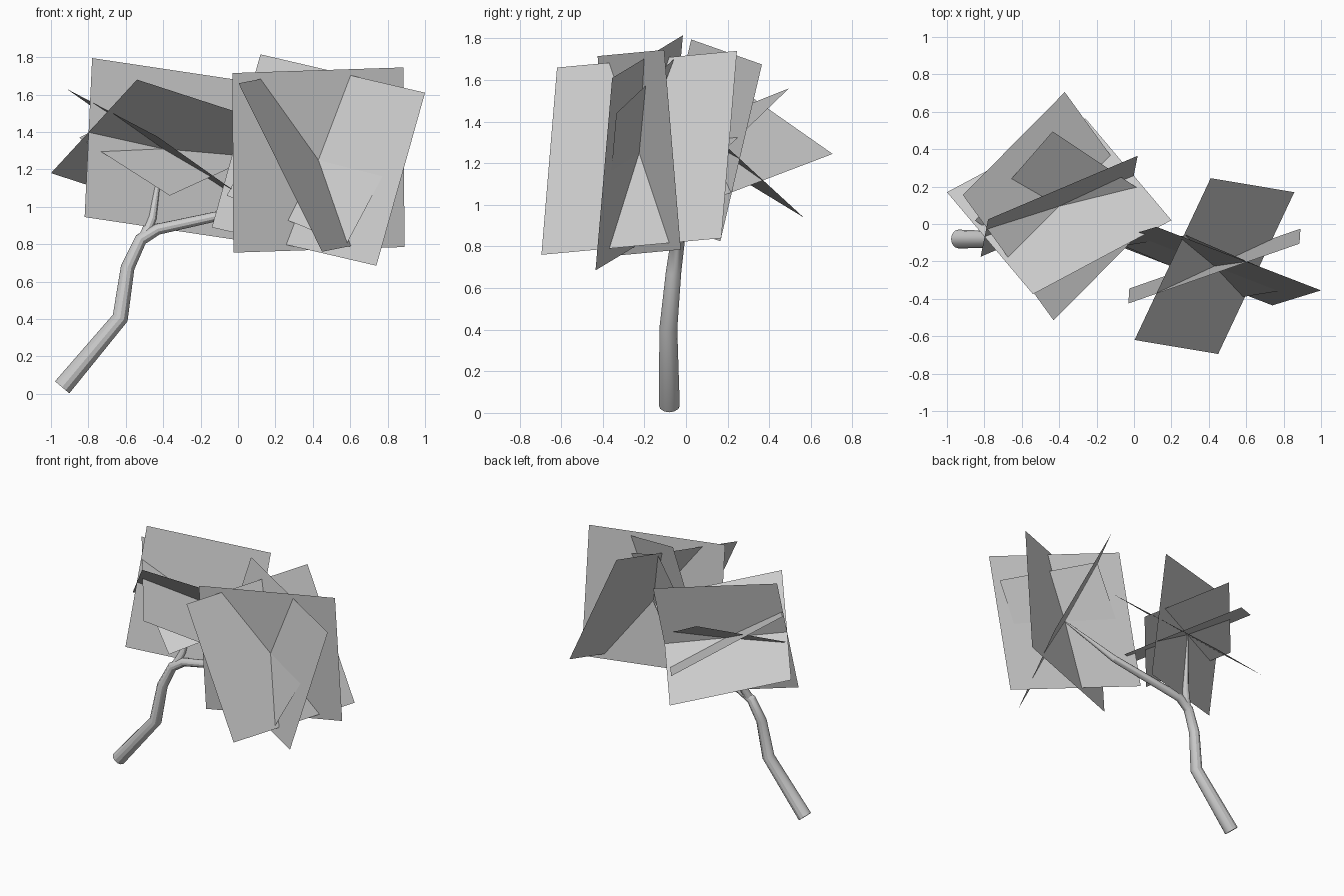
import bpy
from mathutils import Vector

cube = bpy.data.objects.get("Cube")
if cube:
    bpy.data.objects.remove(cube, do_unlink=True)


def make_material(name, grey):
    mat = bpy.data.materials.new(name)
    mat.use_nodes = True
    colour = (grey, grey, grey, 1)
    mat.diffuse_color = colour
    mat.node_tree.nodes["Principled BSDF"].inputs["Base Color"].default_value = colour
    return mat


plain_grey = make_material("plain grey", 0.6)


def tapered_tube(name, points):
    """Round limb through (x, y, z, radius) points."""
    curve = bpy.data.curves.new(name, "CURVE")
    curve.dimensions = "3D"
    curve.bevel_depth = 1
    curve.bevel_resolution = 4
    curve.use_fill_caps = True
    spline = curve.splines.new("POLY")
    spline.points.add(len(points) - 1)
    for point, (x, y, z, radius) in zip(spline.points, points):
        point.co = (x, y, z, 1)
        point.radius = radius
    curve.materials.append(plain_grey)
    obj = bpy.data.objects.new(name, curve)
    bpy.context.collection.objects.link(obj)
    bpy.ops.object.select_all(action="DESELECT")
    obj.select_set(True)
    bpy.context.view_layer.objects.active = obj
    bpy.ops.object.convert(target="MESH")
    bpy.ops.object.shade_smooth_by_angle()


def leaf_card(name, centre, arm_a, arm_b):
    """Flat square card given by its centre and two half diagonals."""
    c, a, b = Vector(centre), Vector(arm_a), Vector(arm_b)
    mesh = bpy.data.meshes.new(name)
    mesh.from_pydata([c + a, c + b, c - a, c - b], [], [(0, 1, 2, 3)])
    mesh.materials.append(plain_grey)
    bpy.context.collection.objects.link(bpy.data.objects.new(name, mesh))


# Trunk bending into the long branch, and the short upright branch
left_centre = (0.43, -0.225, 1.25)
right_centre = (-0.4, 0.095, 1.31)
tapered_tube("trunk", [
    (-0.94, -0.08, 0.035, 0.05), (-0.63, -0.085, 0.405, 0.043),
    (-0.59, -0.06, 0.675, 0.037), (-0.52, -0.04, 0.825, 0.034),
    (-0.43, -0.03, 0.88, 0.03), (0.12, -0.07, 1.0, 0.024),
    (*left_centre, 0.004)])
tapered_tube("upright_branch", [
    (-0.5, -0.035, 0.84, 0.03), (-0.46, 0, 0.94, 0.025),
    (*right_centre, 0.004)])

# Crossed cards of the two leaf clusters
clusters = {
    "left_leaf": (left_centre, [
        ((-0.02, 0.47, 0.49), (0.427, 0.395, -0.41)),
        ((-0.46, -0.2, 0.465), (0.455, 0.12, 0.495)),
        ((-0.31, 0.21, 0.565), (0.57, -0.13, 0.36)),
        ((0.15, -0.165, -0.45), (0.49, -0.11, 0.19))]),
    "right_leaf": (right_centre, [
        ((-0.6, 0.075, -0.13), (-0.14, -0.47, 0.37)),
        ((0.03, 0.61, -0.065), (-0.515, 0.06, 0.32)),
        ((-0.38, -0.07, 0.485), (0.42, 0.27, 0.365)),
        ((-0.035, 0.4, 0.25), (-0.45, -0.077, 0.06))]),
}
for label, (centre, arms) in clusters.items():
    for number, (arm_a, arm_b) in enumerate(arms, 1):
        leaf_card(f"{label}_card_{number}", centre, arm_a, arm_b)
